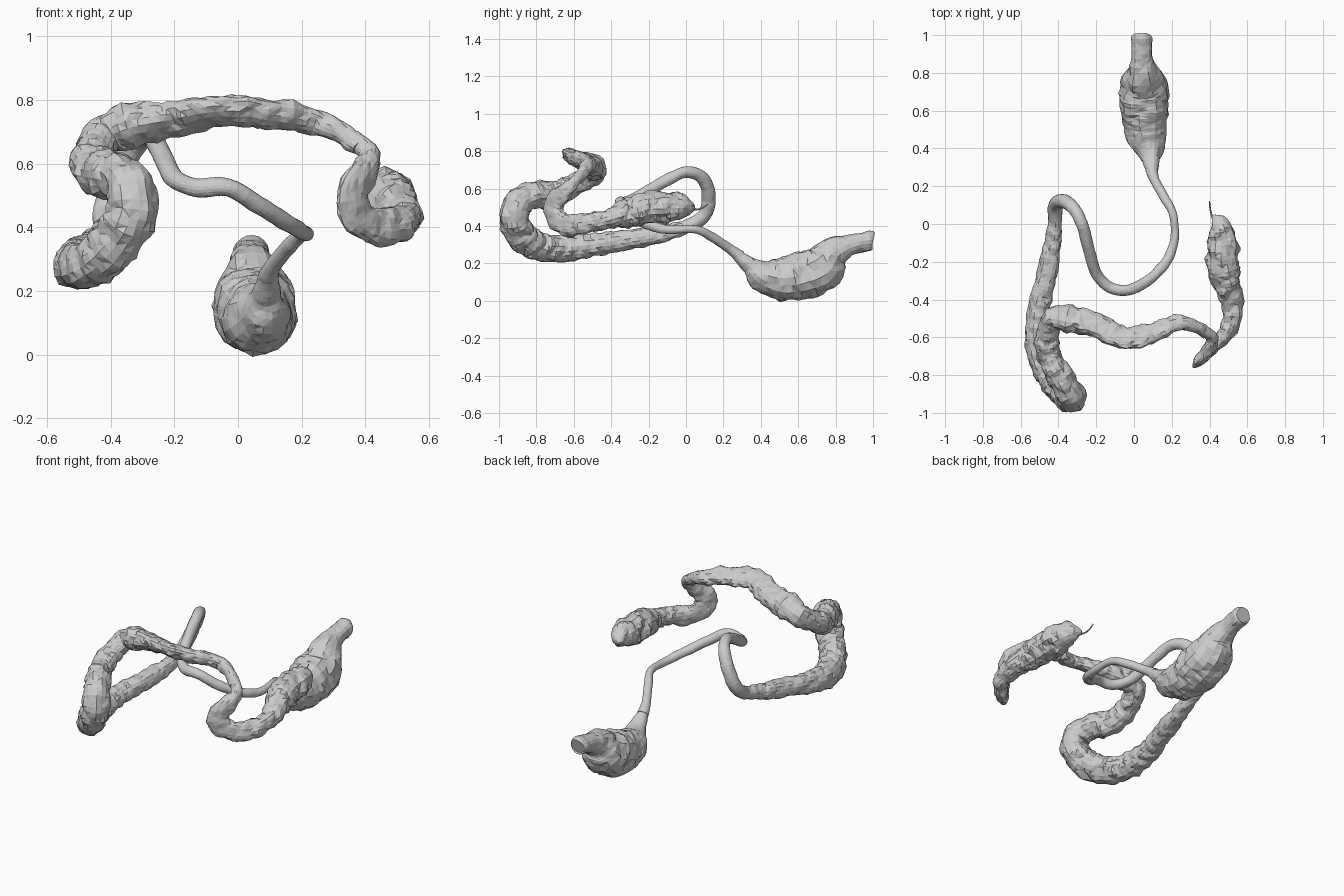
import bpy, bmesh, math
from mathutils import Vector, noise

SIDES = 18


def catmull(a, b, c, d, t):
    return [0.5 * (2*q + (r-p)*t + (2*p-5*q+4*r-s)*t*t + (3*q-p-3*r+s)*t**3)
            for p, q, r, s in zip(a, b, c, d)]


def gut(name, pts, bump=0.0, rough=0.1, flat=(0.7071, -0.7071, 0), step=0.02):
    """Sweep a lumpy tube along (x, y, z, radius[, flattening]) points."""
    pts = [list(p) + [0] * (5 - len(p)) for p in pts]
    ext = [pts[0]] + pts + [pts[-1]]
    path = []
    for i in range(len(pts) - 1):
        n = max(2, round((Vector(pts[i+1][:3]) - Vector(pts[i][:3])).length / step))
        path += [catmull(*ext[i:i+4], k / n) for k in range(n)]
    path.append(pts[-1])
    flat = Vector(flat)
    bm = bmesh.new()
    rings, side, dist = [], None, 0.0
    for i, (x, y, z, r, sq) in enumerate(path):
        c = Vector((x, y, z))
        before = Vector(path[max(i-1, 0)][:3])
        tan = (Vector(path[min(i+1, len(path)-1)][:3]) - before).normalized()
        dist += (c - before).length
        side = side or tan.orthogonal()
        side = (side - tan * side.dot(tan)).normalized()
        up = tan.cross(side)
        ring = []
        for k in range(SIDES):
            a = 2 * math.pi * k / SIDES
            v = (side * math.cos(a) + up * math.sin(a)) * r
            # pouches run in three rows between lengthwise bands
            pouch = math.sin(dist * 2 * math.pi / 0.075 + 1.6 * math.sin(3 * a))
            lump = noise.noise((c + v) * 15) + 0.5 * noise.noise((c + v) * 33)
            v *= 1 + bump * pouch + rough * lump
            v -= flat * v.dot(flat) * sq
            ring.append(bm.verts.new(c + v))
        rings.append(ring)
    for r0, r1 in zip(rings, rings[1:]):
        for k in range(SIDES):
            j = (k + 1) % SIDES
            bm.faces.new((r0[k], r0[j], r1[j], r1[k]))
    bm.faces.new(rings[0][::-1])
    bm.faces.new(rings[-1])
    bmesh.ops.recalc_face_normals(bm, faces=bm.faces)
    bmesh.ops.triangulate(bm, faces=bm.faces)
    mesh = bpy.data.meshes.new(name)
    bm.to_mesh(mesh)
    bm.free()
    ob = bpy.data.objects.new(name, mesh)
    bpy.context.collection.objects.link(ob)
    return ob


# Wide end chamber with its short outlet
gut("rectum", [
    (.04, 1.0, .32, .045), (.04, .985, .32, .055), (.04, .91, .308, .053),
    (.04, .85, .288, .065), (.045, .79, .255, .092), (.05, .735, .185, .122),
    (.055, .66, .145, .133), (.055, .56, .12, .12), (.065, .47, .118, .105),
    (.08, .4, .14, .08), (.09, .345, .187, .048), (.095, .27, .245, .03)],
    bump=.01, rough=.16)

# Thin looping tube
gut("sigmoid_colon", [
    (.093, .29, .235, .034), (.11, .23, .28, .026), (.16, .14, .34, .024),
    (.208, .05, .382, .021), (.213, -.09, .38, .023), (.17, -.2, .405, .027),
    (.08, -.295, .46, .028), (-.03, -.35, .525, .029), (-.13, -.335, .525, .029),
    (-.2, -.26, .555, .03), (-.24, -.13, .63, .031), (-.275, 0, .688, .031),
    (-.325, .09, .655, .035), (-.38, .122, .56, .038), (-.415, .1, .46, .038),
    (-.418, .02, .4, .038)], bump=.01)

# Low run toward the front, then the big bend up and back
gut("descending_colon", [
    (-.416, .05, .415, .034), (-.42, -.03, .382, .04), (-.435, -.14, .355, .048),
    (-.465, -.28, .33, .053), (-.505, -.44, .305, .06), (-.51, -.6, .283, .068),
    (-.475, -.75, .285, .075), (-.405, -.86, .33, .079), (-.34, -.912, .42, .08),
    (-.335, -.905, .51, .077), (-.38, -.83, .56, .073), (-.445, -.71, .57, .068),
    (-.462, -.6, .615, .062), (-.43, -.51, .68, .06)], bump=.05, rough=.2)

# Arch across the top, a slanted band in section
gut("transverse_colon", [
    (-.455, -.56, .64, .06), (-.42, -.5, .685, .066, .1), (-.34, -.505, .72, .08, .2),
    (-.2, -.535, .74, .072, .35), (-.06, -.6, .765, .066, .4),
    (.06, -.59, .76, .064, .4), (.22, -.525, .737, .048, .25),
    (.32, -.54, .7, .036, .1), (.385, -.58, .655, .031)],
    bump=.06, rough=.22, flat=(0, .57, .8216))

# Flattened fold, then the swollen blind pouch
gut("ascending_colon", [
    (.36, -.56, .68, .03), (.415, -.605, .625, .034, .1), (.395, -.665, .57, .052, .35),
    (.358, -.71, .505, .064, .55), (.38, -.69, .435, .064, .5),
    (.44, -.63, .405, .059, .4), (.51, -.54, .412, .056, .1), (.52, -.42, .435, .056),
    (.497, -.33, .463, .072), (.472, -.22, .492, .085), (.467, -.11, .502, .083),
    (.46, -.03, .502, .066), (.44, .02, .497, .038), (.42, .045, .493, .008)],
    bump=.05, rough=.22)

# Thread-like tail on the pouch
gut("appendix", [
    (.425, .01, .49, .007), (.41, .05, .487, .005), (.402, .09, .497, .004),
    (.4, .12, .52, .003)])
